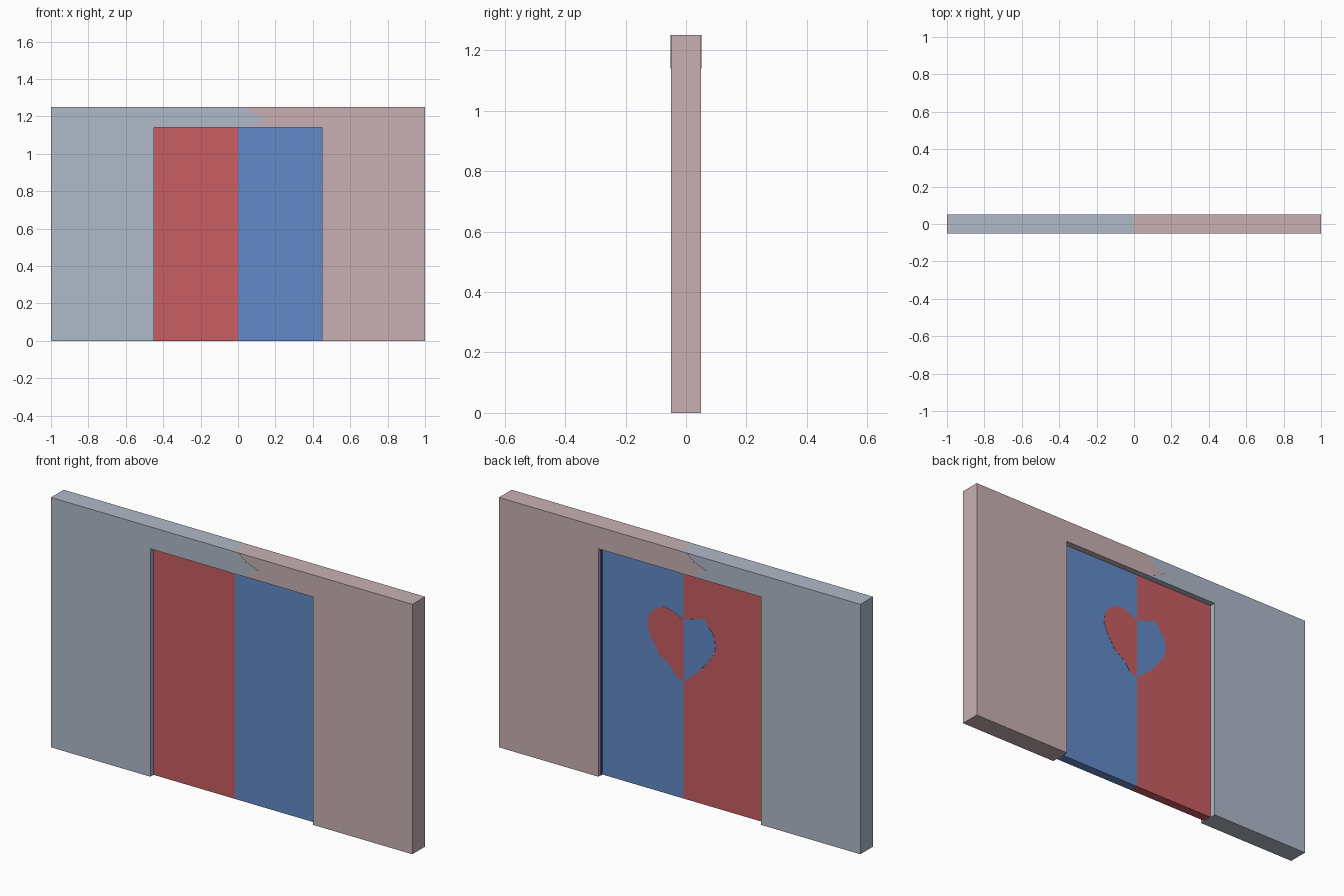
import bpy, bmesh

if "Cube" in bpy.data.objects:
    bpy.data.objects.remove(bpy.data.objects["Cube"])


def material(name, rgb):
    lin = [((c / 255 + 0.055) / 1.055) ** 2.4 for c in rgb]
    m = bpy.data.materials.new(name)
    m.diffuse_color = (*lin, 1)
    m.use_nodes = True
    m.node_tree.nodes["Principled BSDF"].inputs["Base Color"].default_value = m.diffuse_color
    return m


PALE_BLUE = material("pale_blue", (176, 186, 201))
PALE_PINK = material("pale_pink", (200, 176, 180))
RED = material("red", (200, 94, 98))
BLUE = material("blue", (98, 138, 200))
DEEP_BLUE = material("deep_blue", (55, 85, 200))


def prism(name, profile, y0, y1, mat):
    """Extrude an (x, z) outline from y0 to y1."""
    bm = bmesh.new()
    face = bm.faces.new([bm.verts.new((x, y0, z)) for x, z in profile])
    ext = bmesh.ops.extrude_face_region(bm, geom=[face])
    moved = [v for v in ext["geom"] if isinstance(v, bmesh.types.BMVert)]
    bmesh.ops.translate(bm, verts=moved, vec=(0, y1 - y0, 0))
    bmesh.ops.recalc_face_normals(bm, faces=bm.faces)
    mesh = bpy.data.meshes.new(name)
    bm.to_mesh(mesh)
    bm.free()
    mesh.materials.append(mat)
    obj = bpy.data.objects.new(name, mesh)
    bpy.context.collection.objects.link(obj)
    return obj


W, H, T = 1.0, 1.25, 0.05        # half width, height, half thickness
DW, DH = 0.45, 1.14              # doorway half width, height
DOOR_FRONT, DOOR_BACK = -0.025, 0.02
SKIN = 0.001                     # thickness of painted plates

# Two wall halves around the doorway
half = [(0, H), (W, H), (W, 0), (DW, 0), (DW, DH), (0, DH)]
for side, s, mat in (("left", -1, PALE_BLUE), ("right", 1, PALE_PINK)):
    prism(f"wall_{side}", [(s * x, z) for x, z in half], -T, T, mat)

# Pointed paint overlap above the door, mirrored on the back
arrow = [(0, H), (0.04, H), (0.08, 1.215), (0.15, 1.19), (0.105, 1.165),
         (0.05, DH), (0, DH)]
prism("front_paint_point", arrow, -T - SKIN, -T, PALE_BLUE)
prism("back_paint_point", [(-x, z) for x, z in arrow], T, T + SKIN, PALE_PINK)

# Two door leaves
for side, s, mat in (("left", -1, RED), ("right", 1, BLUE)):
    prism(f"door_{side}", [(0, 0), (s * DW, 0), (s * DW, DH), (0, DH)],
          DOOR_FRONT, DOOR_BACK, mat)

# Heart on the back of the door, in swapped colours
heart_right = [(0, 0.895), (0.07, 0.925), (0.115, 0.93), (0.16, 0.905),
               (0.193, 0.867), (0.199, 0.806), (0.177, 0.756), (0.133, 0.685),
               (0.077, 0.65), (0.044, 0.606), (0, 0.583)]
heart_left = [(0, 0.895), (-0.116, 0.93), (-0.138, 0.896), (-0.171, 0.855),
              (-0.177, 0.791), (-0.16, 0.752), (-0.122, 0.70), (-0.083, 0.655),
              (-0.044, 0.622), (0, 0.583)]
prism("heart_right", heart_right, DOOR_BACK, DOOR_BACK + SKIN, RED)
prism("heart_left", heart_left, DOOR_BACK, DOOR_BACK + SKIN, BLUE)

# Narrow painted strip on the jamb behind the right leaf
prism("jamb_strip", [(DW - 0.002, 0), (DW, 0), (DW, DH), (DW - 0.002, DH)],
      DOOR_BACK, DOOR_BACK + 0.012, DEEP_BLUE)
